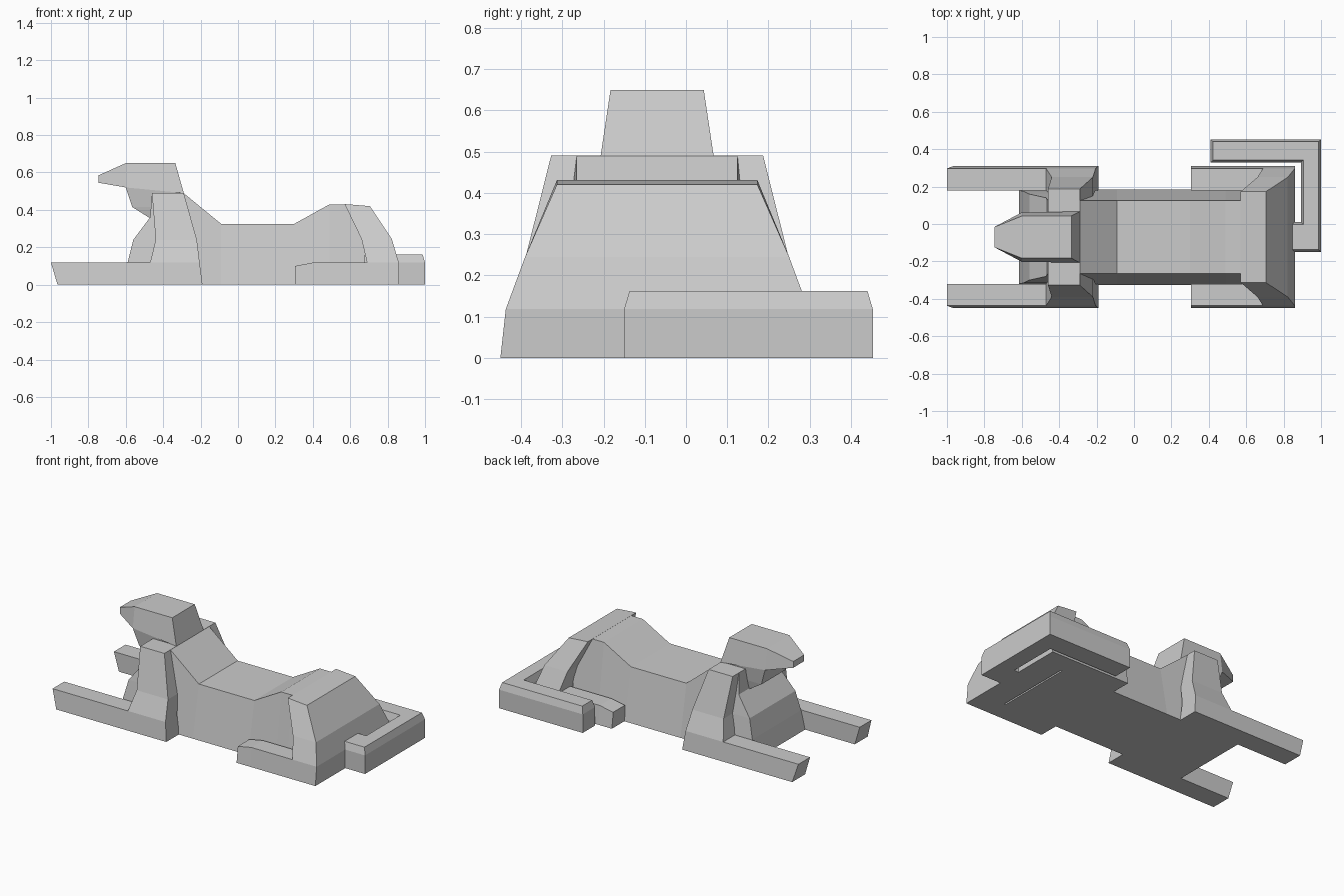
import bpy, bmesh

if "Cube" in bpy.data.objects:
    bpy.data.objects.remove(bpy.data.objects["Cube"])

CY = -0.07  # symmetry plane of the animal; the tail curls to one side


def finish(bm, name, y=0.0, mirror=False):
    bmesh.ops.remove_doubles(bm, verts=bm.verts, dist=1e-5)
    bmesh.ops.recalc_face_normals(bm, faces=bm.faces)
    mesh = bpy.data.meshes.new(name)
    bm.to_mesh(mesh)
    bm.free()
    ob = bpy.data.objects.new(name, mesh)
    bpy.context.collection.objects.link(ob)
    ob.location.y = y
    if mirror:
        mod = ob.modifiers.new("mirror", "MIRROR")
        mod.use_axis = (False, True, False)
        mod.use_clip = False
        mod.use_mirror_merge = False
    return ob


def level(x0, x1, y0, y1, z0, z1=None):
    """Four-point ring seen from above; z1 is the height at the rear edge."""
    z1 = z0 if z1 is None else z1
    return [(x0, y0, z0), (x1, y0, z1), (x1, y1, z1), (x0, y1, z0)]


def section(xb, zb, hb, xt, zt, ht):
    """Four-point ring across the body, from bottom and top edges."""
    return [(xb, -hb, zb), (xb, hb, zb), (xt, ht, zt), (xt, -ht, zt)]


def loft(name, rings, mirror=False):
    bm = bmesh.new()
    vs = [[bm.verts.new(p) for p in r] for r in rings]
    bm.faces.new(vs[0])
    bm.faces.new(vs[-1])
    for a, b in zip(vs, vs[1:]):
        for i in range(4):
            j = (i + 1) % 4
            f = bm.faces.new((a[i], a[j], b[j], b[i]))
            if f.calc_area() < 1e-6:
                bm.faces.remove(f)
    return finish(bm, name, CY, mirror)


# torso along x, dipping at the back
loft("torso", [section(x, 0, 0.255, x, z, 0.195) for x, z in
               ((-0.29, 0.489), (-0.09, 0.325), (0.3, 0.325), (0.49, 0.43), (0.57, 0.43), (0.68, 0.41))])

# chest with curved front
loft("chest", [level(x0, x1, -h, h, z) for x0, x1, h, z in
               ((-0.615, -0.26, 0.25, 0), (-0.59, -0.26, 0.245, 0.12), (-0.56, -0.27, 0.23, 0.24),
                (-0.47, -0.28, 0.21, 0.36), (-0.46, -0.29, 0.195, 0.49))])

# front legs with long paws
loft("front_leg", [level(-0.965, -0.19, 0.25, 0.38, 0), level(-1.0, -0.205, 0.25, 0.367, 0.118),
                   level(-0.47, -0.205, 0.25, 0.367, 0.118), level(-0.44, -0.22, 0.22, 0.32, 0.24),
                   level(-0.46, -0.29, 0.193, 0.257, 0.49)], mirror=True)

# haunches
loft("haunches", [level(0.69, 0.86, -0.38, 0.38, 0), level(0.69, 0.86, -0.367, 0.367, 0.118),
                  level(0.66, 0.822, -0.32, 0.32, 0.245), level(0.57, 0.705, -0.243, 0.243, 0.431, 0.42)])

# rear paws
loft("rear_paw", [[(x, 0.25, 0), (x, 0.38, 0), (x, 0.367, z), (x, 0.25, z)]
                  for x, z in ((0.305, 0.1), (0.4, 0.118), (0.69, 0.118))], mirror=True)

# neck and jaw
loft("neck", [level(x0, -0.31, -h, h, z) for x0, h, z in
              ((-0.47, 0.105, 0.355), (-0.565, 0.118, 0.415), (-0.6, 0.132, 0.52))])

# head tapering to the snout
loft("head", [section(-0.745, 0.545, 0.055, -0.745, 0.585, 0.055),
              section(-0.6, 0.52, 0.132, -0.6, 0.65, 0.113),
              section(-0.29, 0.49, 0.137, -0.335, 0.65, 0.113)])

# tail: hooked outline, raised, with a chamfered top
bm = bmesh.new()
outline = [(0.82, -0.15), (1, -0.15), (1, 0.453), (0.41, 0.453), (0.41, 0.328),
           (0.892, 0.328), (0.892, 0.01), (0.82, 0.01)]
base = bm.faces.new([bm.verts.new((x, y, 0)) for x, y in outline])
ext = bmesh.ops.extrude_face_region(bm, geom=[base], use_keep_orig=True)["geom"]
bmesh.ops.translate(bm, vec=(0, 0, 0.118), verts=[v for v in ext if isinstance(v, bmesh.types.BMVert)])
bmesh.ops.recalc_face_normals(bm, faces=bm.faces)
top = [f for f in ext if isinstance(f, bmesh.types.BMFace)]
bmesh.ops.inset_region(bm, faces=top, thickness=0.013, use_even_offset=True)
bmesh.ops.translate(bm, vec=(0, 0, 0.044), verts=top[0].verts[:])
finish(bm, "tail")
